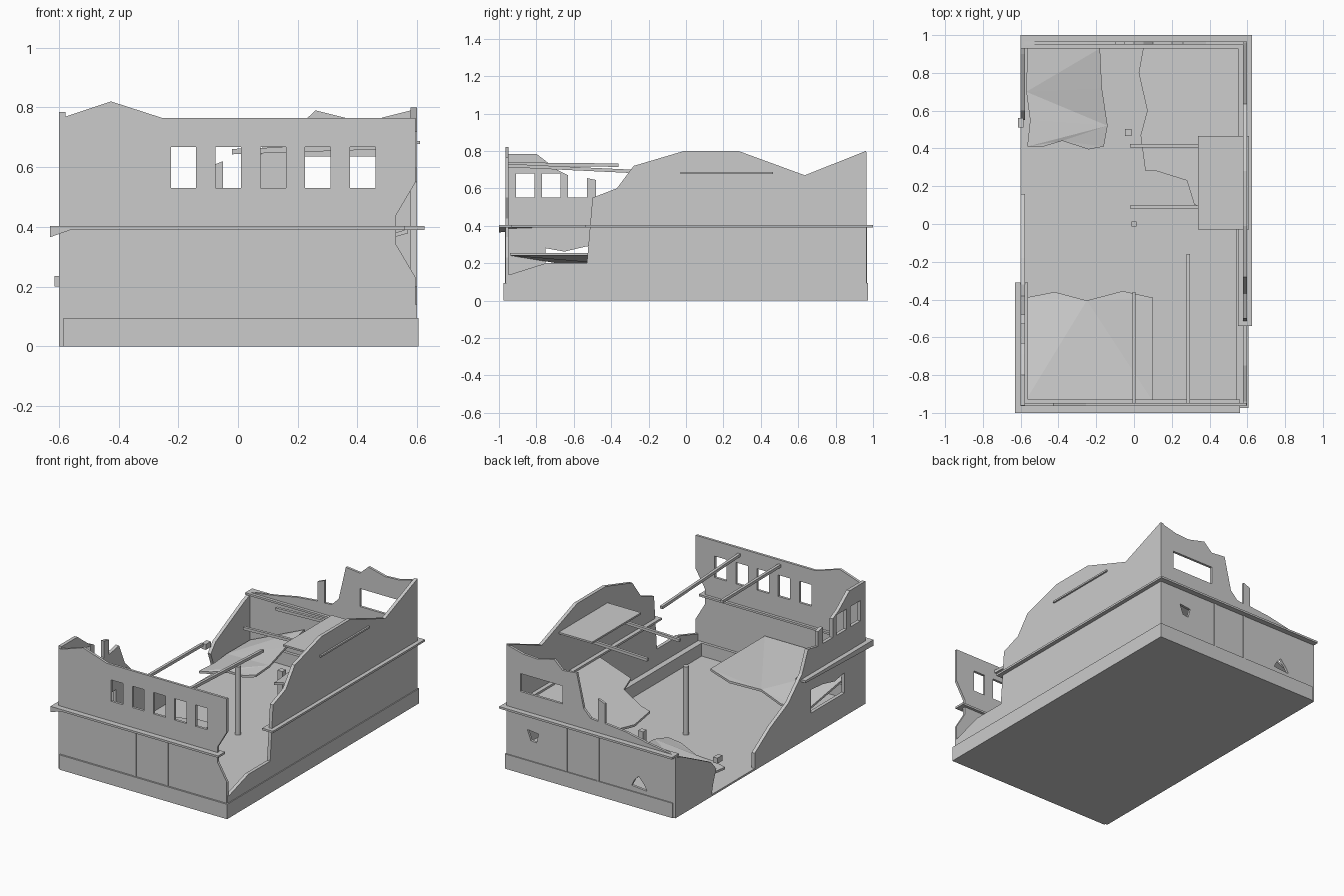
import bpy, bmesh
from mathutils import Matrix, Vector

XZ = Matrix(((1, 0, 0, 0), (0, 0, -1, 0), (0, 1, 0, 0), (0, 0, 0, 1)))  # wall across x
YZ = Matrix(((0, 0, 1, 0), (1, 0, 0, 0), (0, 1, 0, 0), (0, 0, 0, 1)))   # wall along y


def add(name, mesh):
    ob = bpy.data.objects.new(name, mesh)
    mesh.name = name
    bpy.context.collection.objects.link(ob)
    return ob


def plate(name, loops, thick, mat=Matrix(), offset=(0, 0, 0)):
    """Flat plate from an outline followed by hole outlines."""
    cu = bpy.data.curves.new(name, 'CURVE')
    cu.dimensions, cu.fill_mode, cu.extrude = '2D', 'BOTH', thick / 2
    for pts in loops:
        sp = cu.splines.new('POLY')
        sp.points.add(len(pts) - 1)
        for p, (u, v) in zip(sp.points, pts):
            p.co = (u, v, 0, 1)
        sp.use_cyclic_u = True
    tmp = bpy.data.objects.new(name + "_curve", cu)
    bpy.context.collection.objects.link(tmp)
    mesh = bpy.data.meshes.new_from_object(tmp)
    bpy.data.objects.remove(tmp)
    bpy.data.curves.remove(cu)
    mesh.transform(Matrix.Translation(offset) @ mat)
    bm = bmesh.new()
    bm.from_mesh(mesh)
    bmesh.ops.remove_doubles(bm, verts=bm.verts, dist=1e-5)
    bmesh.ops.recalc_face_normals(bm, faces=bm.faces)
    bm.to_mesh(mesh)
    bm.free()
    mesh.shade_flat()
    return add(name, mesh)


def rect(u0, u1, v0, v1):
    return [(u0, v0), (u1, v0), (u1, v1), (u0, v1)]


def box(name, x0, x1, y0, y1, z0, z1):
    bm = bmesh.new()
    size = Matrix.Diagonal((x1 - x0, y1 - y0, z1 - z0, 1))
    mid = Matrix.Translation(((x0 + x1) / 2, (y0 + y1) / 2, (z0 + z1) / 2))
    bmesh.ops.create_cube(bm, size=1, matrix=mid @ size)
    mesh = bpy.data.meshes.new(name)
    bm.to_mesh(mesh)
    bm.free()
    return add(name, mesh)


def beam(name, a, b, w=0.018):
    a, b = Vector(a), Vector(b)
    ob = box(name, -w / 2, w / 2, -w / 2, w / 2, 0, (b - a).length)
    ob.data.transform(Matrix.Translation(a) @ (b - a).to_track_quat('Z', 'Y').to_matrix().to_4x4())
    return ob


def fallen_slab(name, outline, height, thick=0.014):
    """Broken floor slab whose height follows a function of x and y."""
    ob = plate(name, [outline], thick)
    for v in ob.data.vertices:
        v.co.z += height(v.co.x, v.co.y)
    return ob


# Floor and plinth (front, right and back)
box("floor", -0.6, 0.6, -0.96, 0.96, 0, 0.012)
box("plinth_front", -0.585, 0.605, -0.975, -0.93, 0, 0.095)
box("plinth_back", -0.585, 0.605, 0.93, 0.972, 0, 0.095)
box("plinth_right", 0.54, 0.605, -0.972, 0.97, 0, 0.095)

# Front wall with five windows and a broken right edge
windows = [rect(-0.225 + 0.15 * i, -0.14 + 0.15 * i, 0.53, 0.667) for i in range(5)]
plate("front_wall", [[(-0.6, 0), (0.595, 0), (0.595, 0.23), (0.53, 0.34), (0.53, 0.44),
                      (0.595, 0.55), (0.595, 0.765), (-0.255, 0.765), (-0.425, 0.82),
                      (-0.575, 0.77), (-0.6, 0.77)]] + windows, 0.016, XZ, (0, -0.956, 0))

# Back wall, one wide window, two blast holes and a window stub
plate("back_wall", [[(-0.6, 0), (0.598, 0), (0.598, 0.795), (0.48, 0.765), (0.38, 0.76),
                     (0.26, 0.79), (0.2, 0.735), (0.1, 0.745), (0.05, 0.53), (0.0, 0.48),
                     (-0.05, 0.475), (-0.05, 0.62), (-0.1, 0.6), (-0.1, 0.475),
                     (-0.25, 0.46), (-0.4, 0.43), (-0.6, 0.4)],
                    rect(0.2, 0.5, 0.52, 0.635),
                    [(0.37, 0.28), (0.45, 0.29), (0.425, 0.225), (0.385, 0.22)],
                    [(-0.29, 0.13), (-0.40, 0.12), (-0.38, 0.155), (-0.34, 0.20), (-0.31, 0.17)]],
      0.016, XZ, (0, 0.957, 0))

# Right wall
plate("right_wall", [[(-0.96, 0), (0.962, 0), (0.962, 0.8), (0.635, 0.67), (0.28, 0.8),
                      (-0.01, 0.8), (-0.28, 0.72), (-0.37, 0.6), (-0.50, 0.55), (-0.53, 0.2),
                      (-0.75, 0.2), (-0.94, 0.14), (-0.96, 0.14)]], 0.022, YZ, (0.588, 0, 0))

# Left wall: front part with windows, and a low remnant at the back
plate("left_wall_front", [[(-0.96, 0), (0.16, 0), (0.16, 0.11), (0.0, 0.215), (-0.18, 0.30),
                           (-0.32, 0.435), (-0.38, 0.57), (-0.48, 0.55), (-0.48, 0.645),
                           (-0.53, 0.655), (-0.53, 0.55), (-0.63, 0.55), (-0.63, 0.67),
                           (-0.69, 0.70), (-0.80, 0.785), (-0.96, 0.785)],
                          rect(-0.91, -0.81, 0.55, 0.68), rect(-0.77, -0.67, 0.55, 0.68),
                          [(-0.75, 0.15), (-0.41, 0.15), (-0.41, 0.30), (-0.53, 0.29),
                           (-0.65, 0.262), (-0.75, 0.28)]], 0.022, YZ, (-0.589, 0, 0))
plate("left_wall_back", [[(0.96, 0), (0.96, 0.39), (0.9, 0.37), (0.74, 0.29), (0.6, 0.22),
                          (0.55, 0.16), (0.58, 0.08), (0.6, 0)]], 0.022, YZ, (-0.589, 0, 0))

# Cornice at floor level
box("cornice_front", -0.62, 0.56, -1.0, -0.93, 0.39, 0.403)
box("cornice_back", -0.6, 0.62, 0.93, 1.0, 0.39, 0.403)
box("cornice_right", 0.55, 0.625, -0.54, 1.0, 0.39, 0.403)
left = plate("cornice_left", [[(-0.63, 0.365), (-0.56, 0.39), (-0.56, 0.403), (-0.63, 0.403)]],
             0.69, XZ, (0, -0.655, 0))
for v in left.data.vertices:  # only the front end sags
    if v.co.z < 0.37 and v.co.y > -0.5:
        v.co.z = 0.388

# Slim pilaster strips on the front and back
for x in (-0.054, 0.173):
    for side, y in (("front", -0.965), ("back", 0.966)):
        box("pilaster_" + side, x - 0.008, x + 0.008, y - 0.003, y + 0.003, 0, 0.39)

# Collapsed floor slabs
fallen_slab("slab_front", [(-0.577, -0.94), (0.1, -0.94), (0.1, -0.39), (-0.06, -0.355),
                           (-0.25, -0.405), (-0.42, -0.36), (-0.577, -0.39)],
            lambda x, y: 0.248 - 0.09 * (0.1 - x) * (y + 0.94) / 0.37)
fallen_slab("slab_back_left", [(-0.565, 0.93), (-0.57, 0.7), (-0.55, 0.55), (-0.565, 0.41),
                               (-0.48, 0.41), (-0.38, 0.44), (-0.24, 0.395), (-0.16, 0.41),
                               (-0.14, 0.52), (-0.17, 0.72), (-0.18, 0.93)],
            lambda x, y: 0.10 + (x + 0.57) * (0.2 + 0.45 * (y - 0.4)))
fallen_slab("slab_back_right", [(0.57, 0.94), (0.05, 0.94), (0.025, 0.8), (0.07, 0.6),
                                (0.035, 0.47), (0.06, 0.28), (0.12, 0.28), (0.28, 0.23),
                                (0.32, 0.1), (0.57, 0.08)],
            lambda x, y: 0.24 + 0.28 * (x - 0.05))
box("roof_slab", 0.34, 0.61, -0.03, 0.465, 0.677, 0.688)

# Roof beams left hanging from the walls
beam("roof_beam", (0, -0.95, 0.73), (0, -0.36, 0.724))
beam("roof_beam", (0.287, -0.95, 0.722), (0.287, -0.16, 0.685))
for y in (0.09, 0.415):
    beam("side_beam", (-0.02, y, 0.652), (0.58, y, 0.672))

# Columns inside
bm = bmesh.new()
bmesh.ops.create_cone(bm, cap_ends=True, segments=16, radius1=0.017, radius2=0.017, depth=0.45,
                      matrix=Matrix.Translation((0, 0, 0.225)))
col = bpy.data.meshes.new("round_column")
bm.to_mesh(col)
bm.free()
column = add("round_column", col)
bpy.context.view_layer.objects.active = column
column.select_set(True)
bpy.ops.object.shade_smooth_by_angle()
box("broken_post", -0.047, -0.012, 0.467, 0.502, 0, 0.23)

# Loose chunk at the left gap
box("rubble_chunk", -0.615, -0.585, 0.51, 0.56, 0.2, 0.235)
